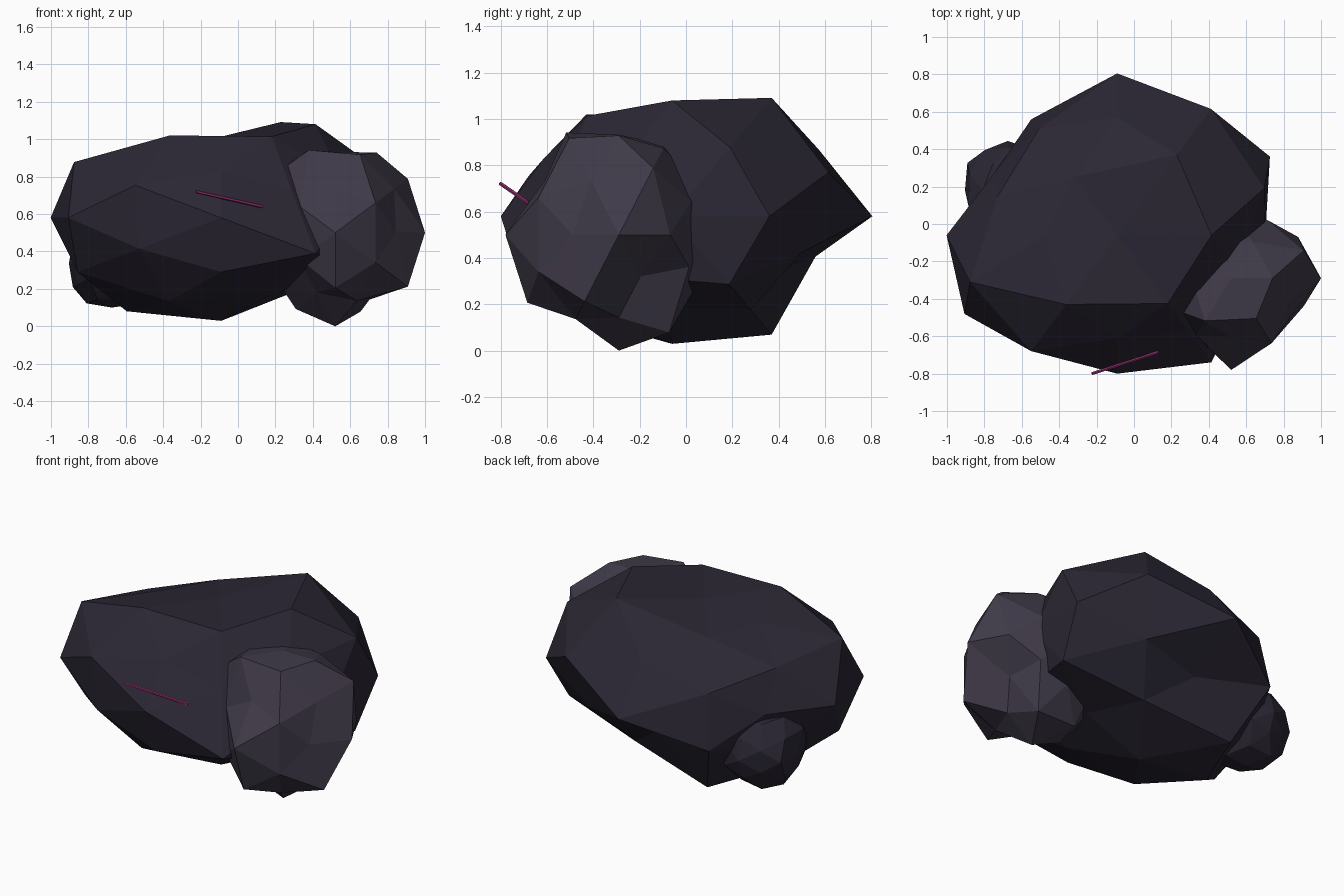
import bpy, bmesh, random
from math import sqrt
from itertools import product
from mathutils import Vector

if "Cube" in bpy.data.objects:
    bpy.data.objects.remove(bpy.data.objects["Cube"])

PHI = (1 + sqrt(5)) / 2


def sphere_directions():
    """42 directions of a once-divided icosahedron, in a fixed order."""
    out = [Vector(v) for v in ((1, 0, 0), (-1, 0, 0), (0, 1, 0), (0, -1, 0), (0, 0, 1), (0, 0, -1))]
    signs2, signs3 = list(product((1, -1), repeat=2)), list(product((1, -1), repeat=3))
    out += [Vector((a * PHI, b, 0)) for a, b in signs2]
    out += [Vector((0, a * PHI, b)) for a, b in signs2]
    out += [Vector((a, 0, b * PHI)) for a, b in signs2]
    for x, y, z in ((.809, .309, .5), (.5, .809, .309), (.309, .5, .809)):
        out += [Vector((a * x, b * y, c * z)) for a, b, c in signs3]
    return [v.normalized() for v in out]


def material(name, rgb):
    m = bpy.data.materials.new(name)
    m.diffuse_color = (*rgb, 1)
    m.use_nodes = True
    m.node_tree.nodes["Principled BSDF"].inputs["Base Color"].default_value = m.diffuse_color
    return m


def boulder(name, centre, scale, radii, mat):
    """Low-poly rock: each direction pushed out by its own radius."""
    bm = bmesh.new()
    verts = [bm.verts.new(d) for d in sphere_directions()]
    bmesh.ops.convex_hull(bm, input=verts)
    for v, r in zip(verts, radii):
        v.co = Vector(centre) + Vector(v.co * r) * Vector(scale)
    bmesh.ops.recalc_face_normals(bm, faces=bm.faces)
    me = bpy.data.meshes.new(name)
    bm.to_mesh(me)
    bm.free()
    me.materials.append(mat)
    ob = bpy.data.objects.new(name, me)
    bpy.context.collection.objects.link(ob)
    return ob


dark = material("dark_stone", (.024, .020, .034))
light = material("light_stone", (.050, .042, .065))
purple = material("purple_vein", (.30, .03, .17))

# Main boulder, with flattened front and top left
main_radii = [.66, .76, .865, .74, .59, .75,
              .80, .65, .64, .80, .745, .58, .65, .75, .80, .63, .61, .80,
              .81, .80, .65, .70, .66, .68, .81, .79,
              .835, .69, .63, .84, .70, .766, .766, .73,
              .86, .68, .73, .70, .62, .86, .74, .75]
boulder("main_boulder", (-.09, -.06, .58), (1.2, 1, .735), main_radii, dark)

# Lighter upright boulder at the front right
side_radii = [.48, .40, .40, .49, .36, .417,
              .42, .38, .40, .40, .38, .38, .375, .465, .42, .35, .40, .40,
              .48, .30, .39, .48, .40, .40, .46, .40,
              .385, .375, .43, .43, .40, .40, .375, .38,
              .385, .435, .43, .375, .40, .435, .455, .33]
boulder("side_boulder", (.52, -.29, .50), (1, 1, 1.2), side_radii, light)

# Small rock at the back left
random.seed(4)
boulder("small_rock", (-.675, .18, .335), (.25, .275, .245),
        [random.uniform(.90, 1.05) for _ in range(42)], dark)

# Thin vein across the front face
a, b = Vector((-.225, -.80, .72)), Vector((.13, -.685, .64))
bpy.ops.mesh.primitive_cylinder_add(vertices=6, radius=.009, depth=(b - a).length, location=(a + b) / 2)
vein = bpy.context.object
vein.name = "vein"
vein.rotation_euler = (b - a).to_track_quat('Z', 'Y').to_euler()
vein.data.materials.append(purple)
